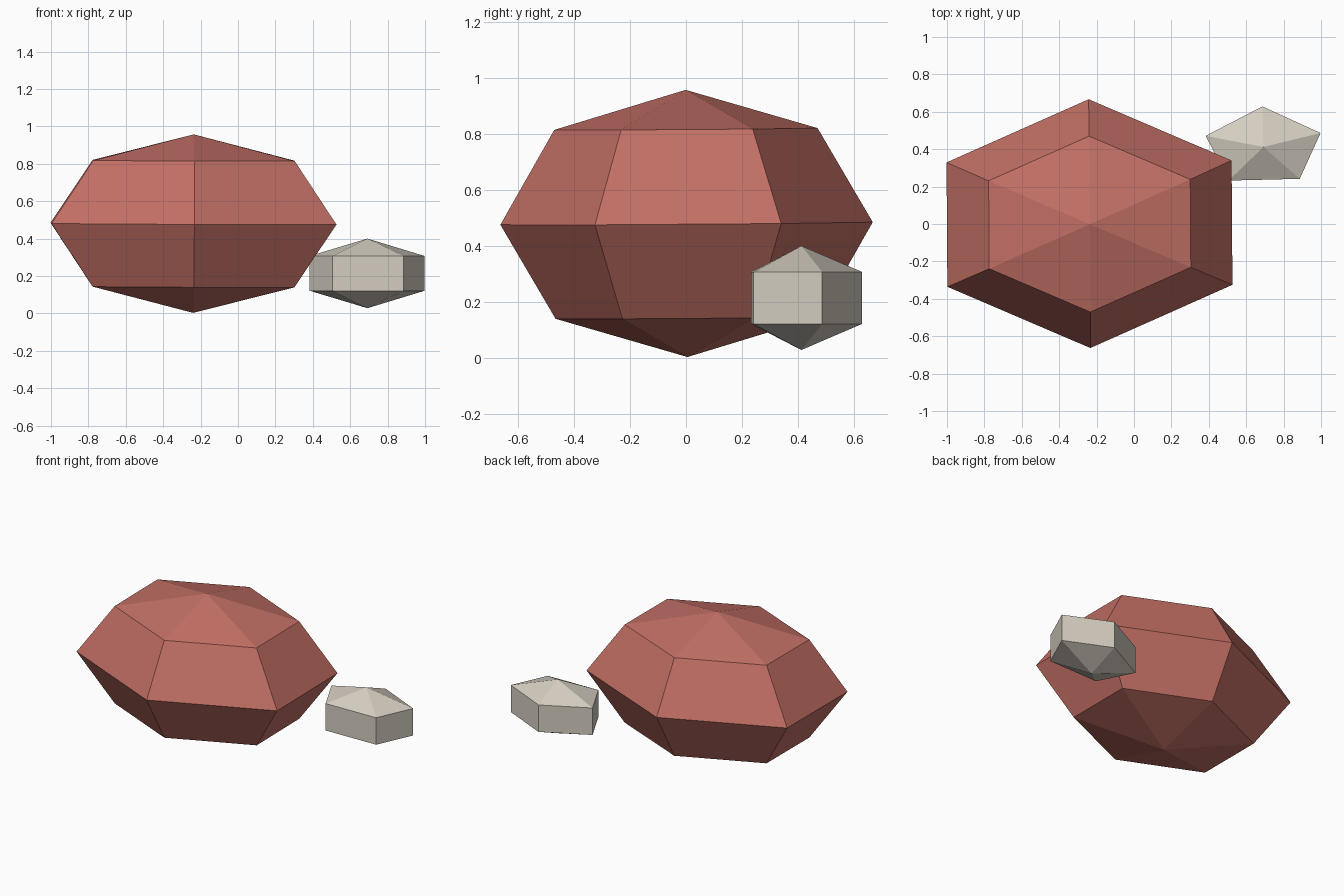
import bpy
import bmesh
from math import sin, cos, pi, radians
from mathutils import Matrix, Vector, Euler

cube = bpy.data.objects.get("Cube")
if cube:
    bpy.data.objects.remove(cube, do_unlink=True)


def make_material(name, rgb):
    mat = bpy.data.materials.new(name)
    mat.use_nodes = True
    color = (*rgb, 1.0)
    mat.diffuse_color = color
    mat.node_tree.nodes["Principled BSDF"].inputs["Base Color"].default_value = color
    return mat


def make_rock(name, sides, bands, radii, center, tilt, mat):
    """Faceted ellipsoid: a low-poly ball with one vertex column facing +y."""
    bm = bmesh.new()
    bottom = bm.verts.new((0, 0, -1))
    top = bm.verts.new((0, 0, 1))
    rings = []
    for i in range(1, bands):
        lat = -pi / 2 + pi * i / bands
        rings.append([
            bm.verts.new((cos(lat) * cos(a), cos(lat) * sin(a), sin(lat)))
            for a in (pi / 2 + 2 * pi * k / sides for k in range(sides))
        ])
    for k in range(sides):
        n = (k + 1) % sides
        bm.faces.new((bottom, rings[0][n], rings[0][k]))
        bm.faces.new((top, rings[-1][k], rings[-1][n]))
        for low, high in zip(rings, rings[1:]):
            bm.faces.new((low[k], low[n], high[n], high[k]))
    # Stretch, tilt slightly and move into place
    place = (Matrix.Translation(Vector(center))
             @ Euler(tilt).to_matrix().to_4x4()
             @ Matrix.Diagonal((*radii, 1)))
    bm.transform(place)
    bmesh.ops.recalc_face_normals(bm, faces=bm.faces)
    mesh = bpy.data.meshes.new(name)
    bm.to_mesh(mesh)
    bm.free()
    mesh.materials.append(mat)
    obj = bpy.data.objects.new(name, mesh)
    bpy.context.collection.objects.link(obj)
    return obj


red = make_material("brick red stone", (0.54, 0.16, 0.13))
grey = make_material("pale warm grey stone", (0.66, 0.61, 0.53))

# Large six-sided boulder
make_rock("large_rock", 6, 4, (0.88, 0.665, 0.477), (-0.238, 0.002, 0.48),
          (radians(0.4), radians(0.2), radians(0.4)), red)

# Small five-sided pebble beside it
make_rock("small_rock", 5, 3, (0.373, 0.25, 0.186), (0.692, 0.412, 0.214),
          (0, 0, radians(1.4)), grey)
